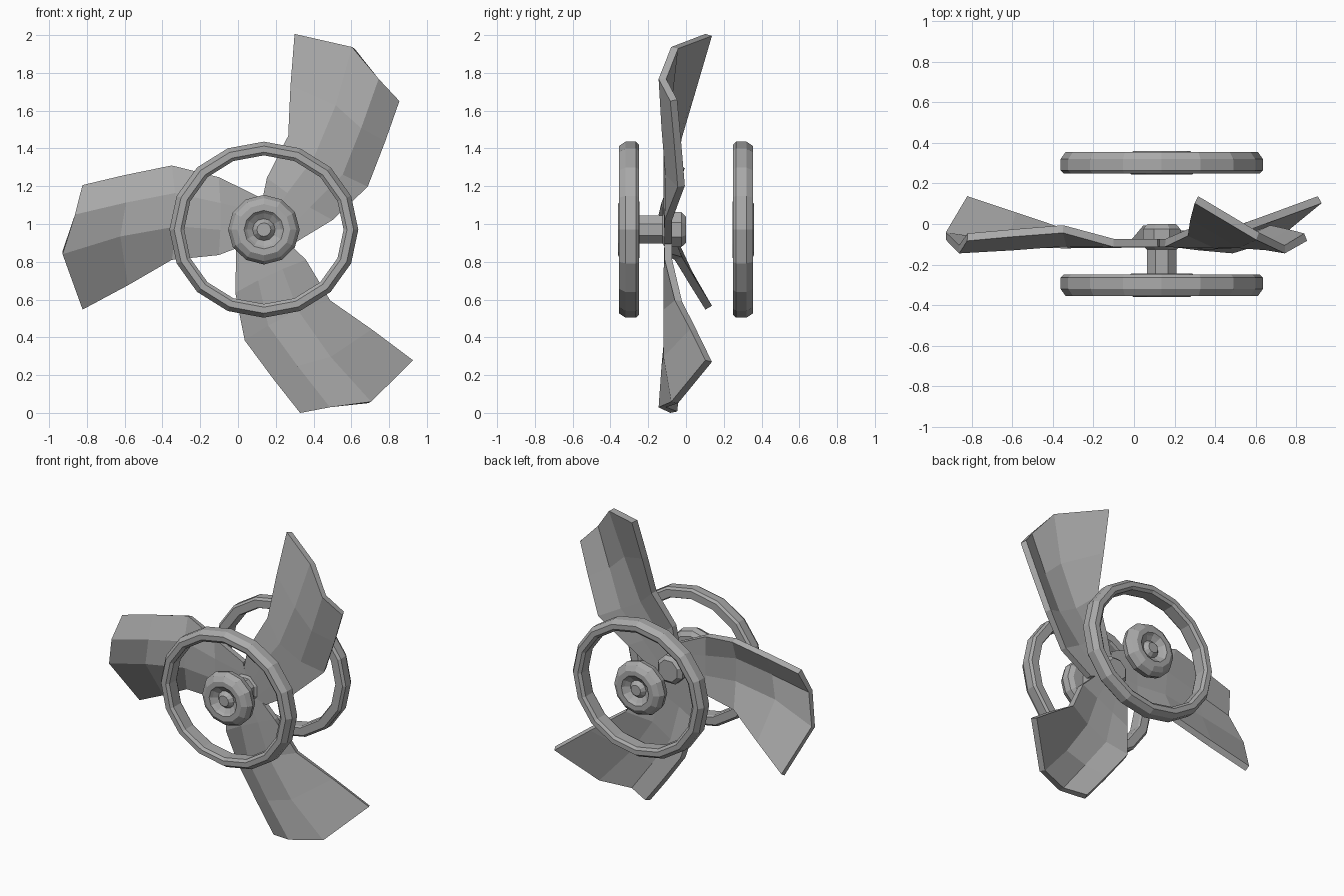
import bpy, bmesh, math

if "Cube" in bpy.data.objects:
    bpy.data.objects.remove(bpy.data.objects["Cube"])

CX, CZ = 0.137, 0.97  # propeller axis (runs along y)

metal = bpy.data.materials.new("grey metal")
metal.diffuse_color = (0.4, 0.4, 0.4, 1)
metal.use_nodes = True
metal.node_tree.nodes["Principled BSDF"].inputs["Base Color"].default_value = metal.diffuse_color


def finish(name, bm):
    bmesh.ops.recalc_face_normals(bm, faces=bm.faces)
    me = bpy.data.meshes.new(name)
    bm.to_mesh(me)
    bm.free()
    me.materials.append(metal)
    ob = bpy.data.objects.new(name, me)
    bpy.context.collection.objects.link(ob)
    return ob


def lathe(name, profile, sides, sz=1.0, closed=False, flip=1, turn=0.0):
    """Spin (radius, y) points about the axis; flip=-1 mirrors front to back."""
    bm = bmesh.new()
    rings = []
    for r, y in profile:
        ring = []
        for i in range(sides):
            a = 2 * math.pi * i / sides + turn
            ring.append(bm.verts.new((CX + r * math.cos(a), flip * y,
                                      CZ + sz * r * math.sin(a))))
        rings.append(ring)
    pairs = list(zip(rings, rings[1:]))
    if closed:
        pairs.append((rings[-1], rings[0]))
    else:
        bm.faces.new(rings[0])
        bm.faces.new(rings[-1])
    for p, q in pairs:
        for i in range(sides):
            j = (i + 1) % sides
            bm.faces.new((p[i], p[j], q[j], q[i]))
    return finish(name, bm)


# guard rings and hub caps, front and back
ring_profile = [(0.44, -0.355), (0.475, -0.355), (0.5, -0.32), (0.5, -0.265),
                (0.485, -0.25), (0.43, -0.25), (0.422, -0.265), (0.422, -0.34)]
cap_profile = [(0.037, -0.352), (0.06, -0.325), (0.09, -0.345), (0.105, -0.36),
               (0.14, -0.36), (0.172, -0.34), (0.19, -0.305), (0.18, -0.265),
               (0.15, -0.245)]
for side, flip in (("front", 1), ("back", -1)):
    lathe(side + "_ring", ring_profile, 16, 0.932, True, flip)
    lathe(side + "_hub_cap", cap_profile, 12, 0.97, False, flip)

# shaft and the nut that holds the blades
lathe("shaft", [(0.08, -0.26), (0.08, -0.1)], 8, turn=math.pi / 8)
lathe("nut", [(0.08, -0.125), (0.1, -0.11), (0.1, -0.025), (0.075, 0.0)], 8,
      turn=math.pi / 8)

# blade cross-sections from root to tip: (outward, across, y)
stations = [
    [(0.02, 0.17, -0.093), (0.0, 0.09, -0.093), (0.0, 0.02, -0.093), (0.02, -0.05, -0.093)],
    [(0.238, 0.275, -0.093), (0.23, 0.14, -0.098), (0.23, 0.0, -0.098), (0.238, -0.132, -0.093)],
    [(0.487, 0.333, -0.025), (0.47, 0.19, -0.09), (0.46, 0.02, -0.10), (0.487, -0.153, -0.04)],
    [(0.74, 0.28, -0.045), (0.73, 0.14, -0.11), (0.76, -0.03, -0.10), (0.72, -0.285, 0.04)],
    [(0.96, 0.228, -0.065), (1.0, 0.08, -0.125), (1.066, -0.122, -0.06), (0.96, -0.413, 0.12)],
]


def blade(name, degrees):
    bm = bmesh.new()
    c, s = math.cos(math.radians(degrees)), math.sin(math.radians(degrees))
    grid = [[bm.verts.new((CX - u * c - v * s, y, CZ - u * s + v * c))
             for u, v, y in row] for row in stations]
    for p, q in zip(grid, grid[1:]):
        for i in range(3):
            bm.faces.new((p[i], p[i + 1], q[i + 1], q[i]))
    ob = finish(name, bm)
    mod = ob.modifiers.new("thickness", "SOLIDIFY")
    mod.thickness = 0.04
    mod.offset = 0


for name, degrees in (("left_blade", 0), ("lower_blade", 115), ("upper_blade", -122.7)):
    blade(name, degrees)
